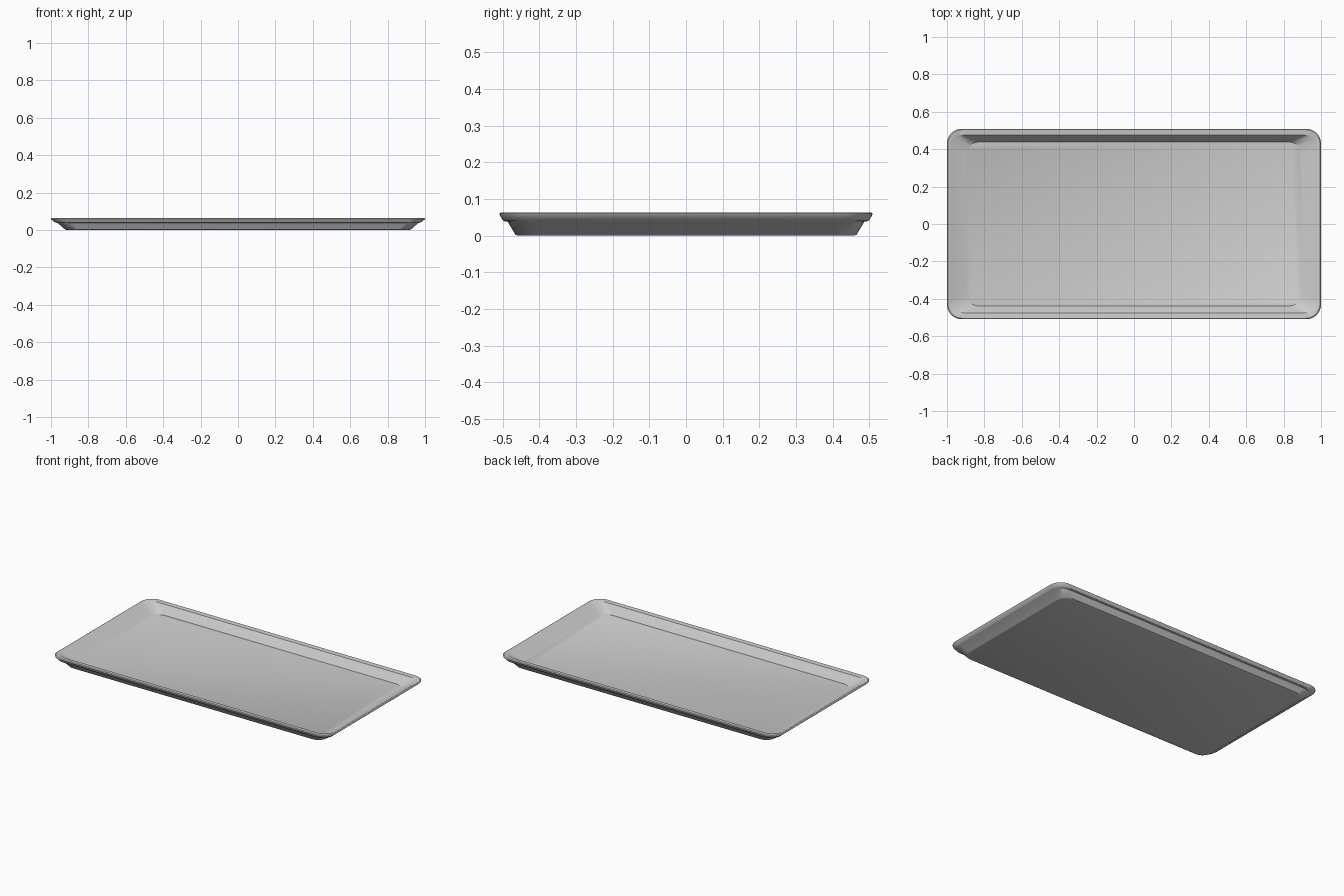
import bpy, bmesh, math

if "Cube" in bpy.data.objects:
    bpy.data.objects.remove(bpy.data.objects["Cube"])

SEG = 8  # steps per rounded corner


def rounded_ring(bm, hx, hy, r, z):
    """Closed rounded-rectangle loop of vertices at height z."""
    ring = []
    for q, (sx, sy) in enumerate([(1, 1), (-1, 1), (-1, -1), (1, -1)]):
        for i in range(SEG + 1):
            a = math.pi / 2 * (q + i / SEG)
            ring.append(bm.verts.new((sx * (hx - r) + r * math.cos(a),
                                      sy * (hy - r) + r * math.sin(a), z)))
    return ring


# Section from underside, up the outer wall, over the rim, down to the floor
# (half width, half depth, corner radius, height)
section = [
    (0.915, 0.458, 0.060, 0.000),   # underside edge
    (0.925, 0.465, 0.065, 0.003),
    (0.965, 0.486, 0.070, 0.038),   # top of outer wall
    (0.978, 0.497, 0.072, 0.040),   # underside of lip
    (0.983, 0.501, 0.074, 0.044),
    (0.999, 0.508, 0.078, 0.057),   # lip edge
    (1.000, 0.509, 0.078, 0.060),
    (0.994, 0.504, 0.075, 0.064),   # rim top
    (0.980, 0.475, 0.070, 0.061),   # inner edge of rim
    (0.895, 0.438, 0.065, 0.010),   # floor edge
]

# Tray body
bm = bmesh.new()
rings = [rounded_ring(bm, *s) for s in section]
for a, b in zip(rings, rings[1:]):
    n = len(a)
    for i in range(n):
        j = (i + 1) % n
        bm.faces.new((a[i], a[j], b[j], b[i]))
bm.faces.new(list(reversed(rings[0])))  # underside
bm.faces.new(rings[-1])                 # floor
bmesh.ops.recalc_face_normals(bm, faces=bm.faces)

mesh = bpy.data.meshes.new("serving_tray")
bm.to_mesh(mesh)
bm.free()
tray = bpy.data.objects.new("serving_tray", mesh)
bpy.context.collection.objects.link(tray)

# Smooth corners, crisp folds
bpy.context.view_layer.objects.active = tray
tray.select_set(True)
bpy.ops.object.shade_smooth_by_angle(angle=math.radians(32))
